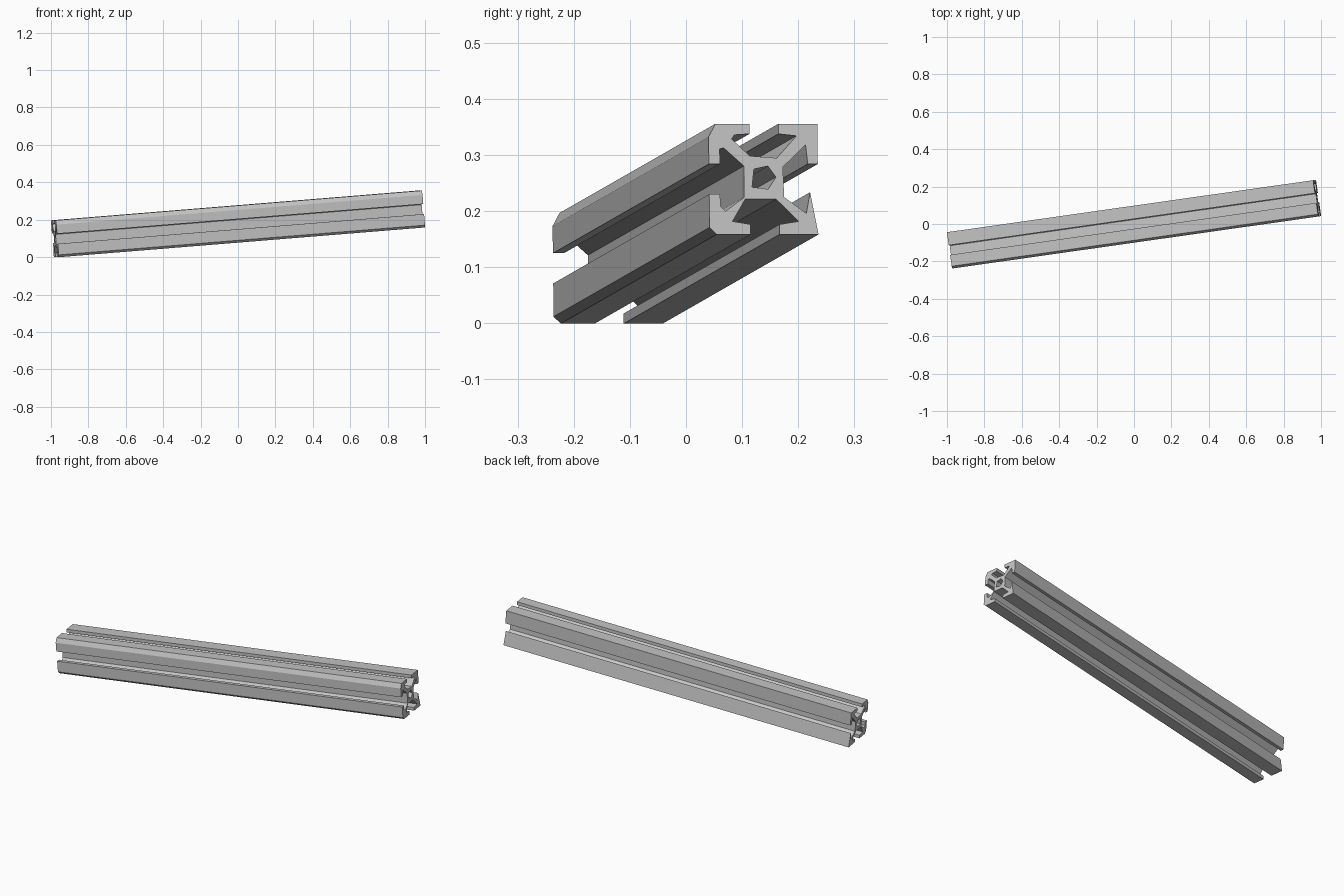
import bpy
from mathutils import Matrix, Vector

default_cube = bpy.data.objects.get("Cube")
if default_cube:
    bpy.data.objects.remove(default_cube, do_unlink=True)

UNIT = 1 / 556          # profile points below are in small whole units
HALF_AXIS = Vector((0.979, 0.139, 0.0795))
CENTRE = Vector((0, 0, 0.1775))

# Single aluminium colour
metal = bpy.data.materials.new("aluminium_grey")
colour = (0.55, 0.55, 0.55, 1)
metal.use_nodes = True
metal.diffuse_color = colour
shader = next(n for n in metal.node_tree.nodes if n.type == "BSDF_PRINCIPLED")
shader.inputs["Base Color"].default_value = colour

# Slotted cross-section, one list per stretch of the outline
top_left_flange = [(-55, 15), (-55, 42), (-48, 55), (-14, 55), (-14, 45), (-29, 44), (-32, 40)]
hub_top = [(-14, 23), (13, 21)]
top_right_flange = [(33, 43), (15, 45), (15, 55), (54, 55), (54, 15), (44, 15), (42, 34)]
hub_right = [(19, 12), (20, -18)]
low_right_flange = [(42, -34), (46, -13), (54, -55), (15, -55), (15, -45), (34, -42)]
hub_bottom = [(12, -20), (-19, -20)]
low_left_flange = [(-32, -42), (-14, -45), (-14, -55), (-48, -55), (-55, -48),
                   (-55, -15), (-44, -15), (-44, -27), (-39, -32)]
hub_left = [(-20, -18), (-20, 13)]
top_left_inside = [(-40, 31), (-44, 30), (-44, 15)]
outline = (top_left_flange + hub_top + top_right_flange + hub_right + low_right_flange
           + hub_bottom + low_left_flange + hub_left + top_left_inside)
centre_bore = [(-10, 10), (4, 13), (12, 2), (4, -10), (-12, -8)]


def add_loop(curve, points):
    """Add a closed straight-sided loop to a flat curve."""
    spline = curve.splines.new("POLY")
    spline.points.add(len(points) - 1)
    for target, (across, up) in zip(spline.points, points):
        target.co = (across * UNIT, up * UNIT, 0, 1)
    spline.use_cyclic_u = True


# Extrude the filled profile along the bar
profile = bpy.data.curves.new("bar_profile", "CURVE")
profile.dimensions = "2D"
profile.fill_mode = "BOTH"
profile.extrude = HALF_AXIS.length
add_loop(profile, outline)
add_loop(profile, centre_bore)
helper = bpy.data.objects.new("bar_profile", profile)
bpy.context.collection.objects.link(helper)
bpy.context.view_layer.update()

# Turn it into a mesh and remove the helper curve
mesh = bpy.data.meshes.new_from_object(helper.evaluated_get(bpy.context.evaluated_depsgraph_get()))
bpy.data.objects.remove(helper, do_unlink=True)
mesh.name = "slotted_bar"
mesh.materials.clear()
mesh.materials.append(metal)
mesh.shade_flat()

# Tilt the bar so that its length follows the axis
along = HALF_AXIS.normalized()
across = Vector((0, 0, 1)).cross(along).normalized()
upward = along.cross(across)
bar = bpy.data.objects.new("slotted_bar", mesh)
bpy.context.collection.objects.link(bar)
bar.matrix_world = Matrix.Translation(CENTRE) @ Matrix((across, upward, along)).transposed().to_4x4()
